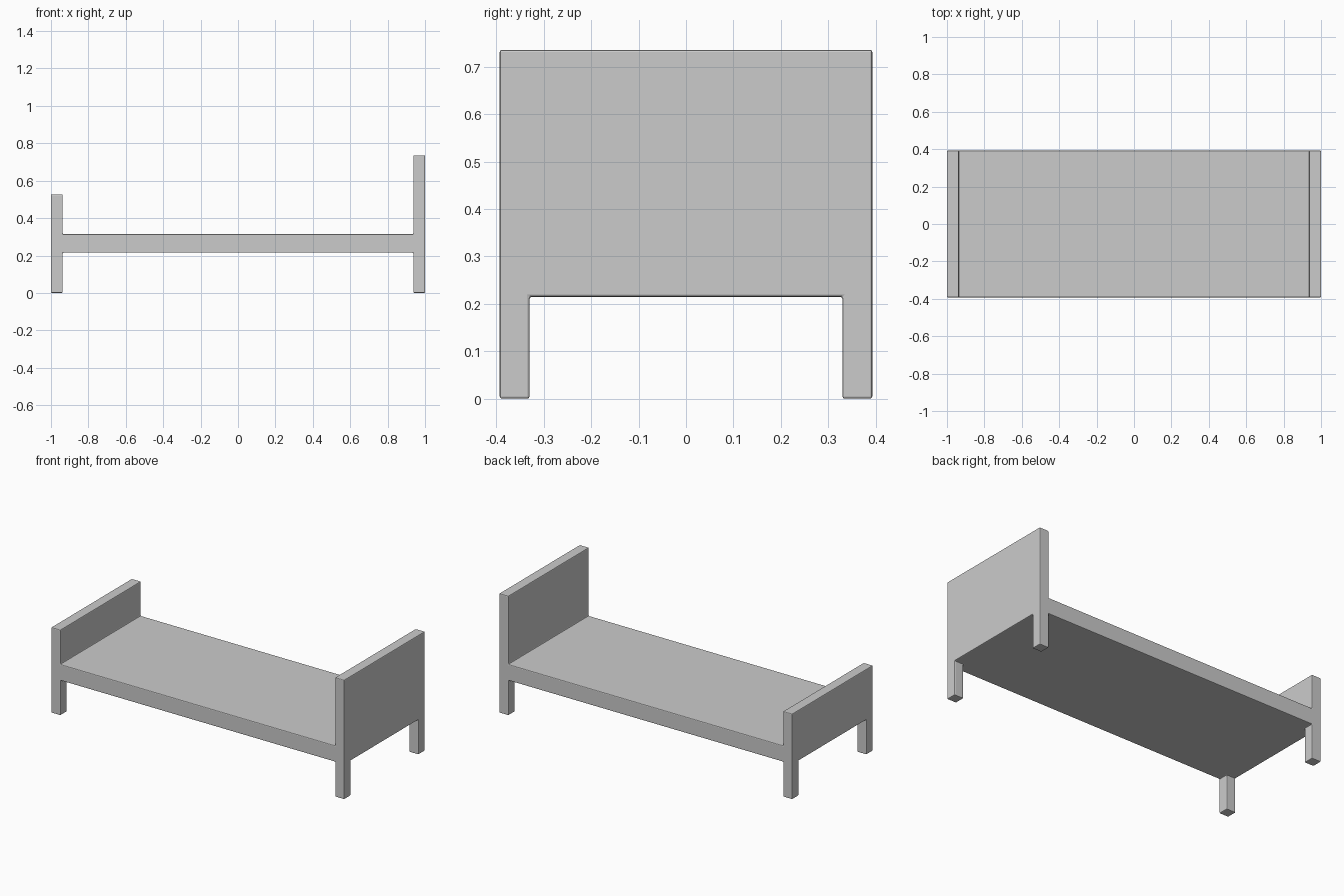
import bpy
import bmesh
from mathutils import Matrix

if "Cube" in bpy.data.objects:
    bpy.data.objects.remove(bpy.data.objects["Cube"])

HALF_X, HALF_Y = 1.0, 0.393
POST = 0.063
DECK_LOW, DECK_HIGH = 0.215, 0.315
HEAD_TOP, FOOT_TOP = 0.736, 0.527
INNER_X, INNER_Y = HALF_X - POST, HALF_Y - POST

# Deck slab, cut into a 3 x 3 layout of posts, ends and middle
bm = bmesh.new()
size = Matrix.Diagonal((2 * HALF_X, 2 * HALF_Y, DECK_HIGH - DECK_LOW, 1))
place = Matrix.Translation((0, 0, (DECK_LOW + DECK_HIGH) / 2))
bmesh.ops.create_cube(bm, size=1, matrix=place @ size)
for axis, offset in (((1, 0, 0), INNER_X), ((0, 1, 0), INNER_Y)):
    for side in (-1, 1):
        geom = bm.verts[:] + bm.edges[:] + bm.faces[:]
        point = [a * offset * side for a in axis]
        bmesh.ops.bisect_plane(bm, geom=geom, plane_co=point, plane_no=axis)


def extrude_to(test, height):
    """Extrude the faces whose centre passes the test to a given height."""
    bm.normal_update()
    faces = [f for f in bm.faces
             if abs(f.normal.z) > 0.9 and test(f.calc_center_median())]
    result = bmesh.ops.extrude_face_region(bm, geom=faces)["geom"]
    for v in result:
        if isinstance(v, bmesh.types.BMVert):
            v.co.z = height
    leftover = [f for f in faces if f.is_valid]
    if leftover:
        bmesh.ops.delete(bm, geom=leftover, context='FACES')


# Headboard, footboard and the four legs
extrude_to(lambda c: c.z > DECK_HIGH - 0.01 and c.x > INNER_X, HEAD_TOP)
extrude_to(lambda c: c.z > DECK_HIGH - 0.01 and c.x < -INNER_X, FOOT_TOP)
extrude_to(lambda c: c.z < DECK_LOW + 0.01 and abs(c.x) > INNER_X
           and abs(c.y) > INNER_Y, 0)

# Merge flush faces so only real corners are left
bmesh.ops.recalc_face_normals(bm, faces=bm.faces[:])
bmesh.ops.dissolve_limit(bm, angle_limit=0.02,
                         verts=bm.verts[:], edges=bm.edges[:])
mesh = bpy.data.meshes.new("bed_frame")
bm.to_mesh(mesh)
bm.free()
bed = bpy.data.objects.new("bed_frame", mesh)
bpy.context.collection.objects.link(bed)

# Slightly eased edges
bevel = bed.modifiers.new("eased_edges", 'BEVEL')
bevel.width = 0.005
bevel.segments = 2
bevel.limit_method = 'ANGLE'
